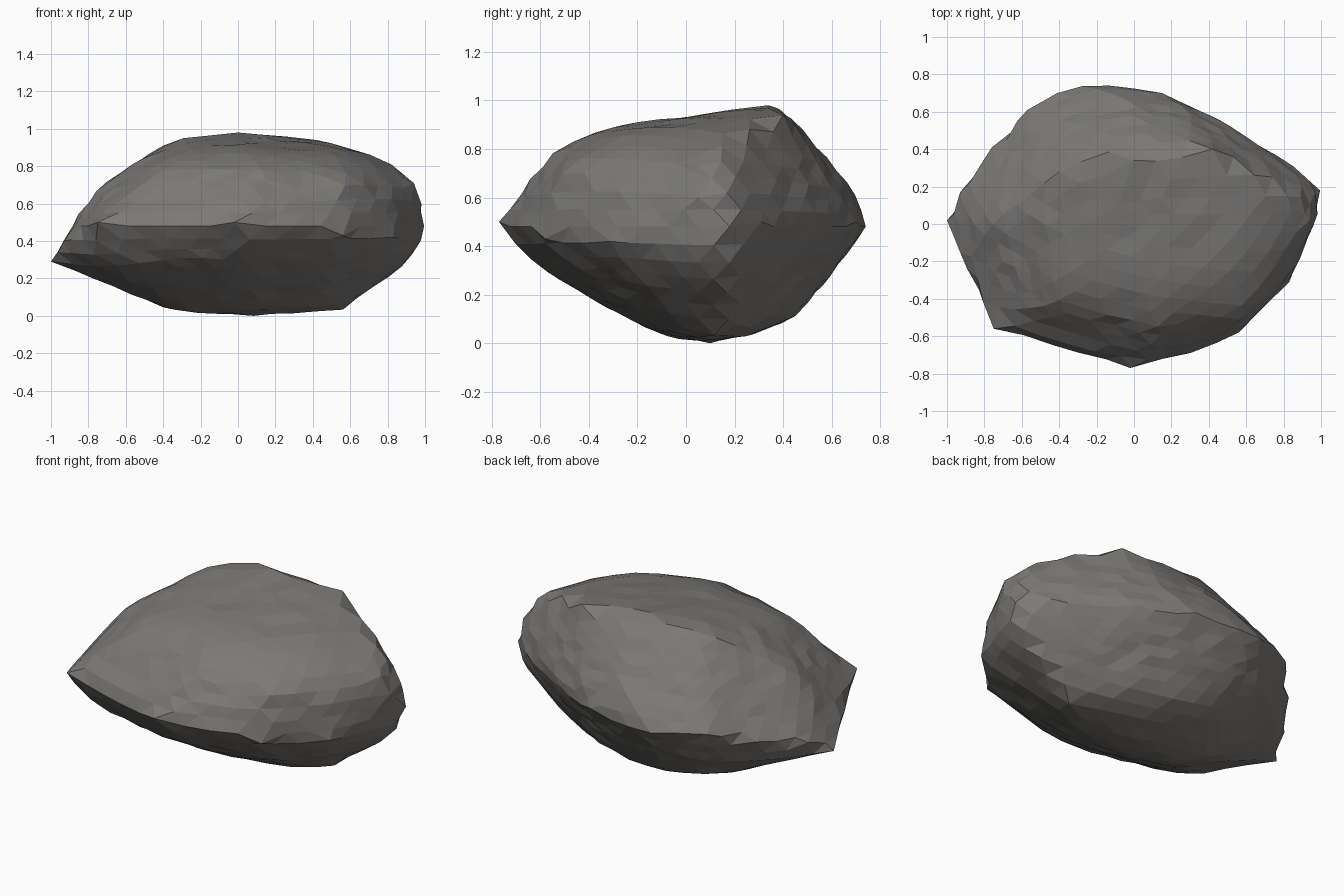
import bpy, bmesh, random
from mathutils import Vector
from mathutils.bvhtree import BVHTree

if "Cube" in bpy.data.objects:
    bpy.data.objects.remove(bpy.data.objects["Cube"])

random.seed(4)

# Widest rim of the rock, also used as the plan outline of every layer
RIM = [(-1, .02, .29), (-.93, .17, .38), (-.76, .41, .43), (-.57, .61, .5), (-.41, .7, .5),
       (-.2, .77, .5), (.15, .7, .5), (.45, .56, .5), (.85, .31, .5), (1, .19, .4),
       (.98, .05, .6), (.83, -.31, .42), (.56, -.58, .43), (.35, -.67, .45), (-.02, -.77, .5),
       (-.38, -.68, .5), (-.75, -.56, .5), (-.93, -.15, .4)]

# Corners of the crown
CROWN = [(-.4, .28, .91), (-.22, .35, .98), (0, .34, .98), (.42, .4, .94), (.7, .25, .87),
         (.84, .08, .79), (.94, .02, .71), (.62, -.48, .72), (.05, -.2, .91)]

# Horizontal layers: z, left, right, front, back
LAYERS = [(.01, -.22, .1, .02, .17), (.035, -.40, .59, -.10, .30), (.11, -.57, .65, -.26, .46),
          (.20, -.78, .80, -.43, .53), (.29, -.98, .91, -.58, .61), (.40, -.92, .99, -.70, .69),
          (.50, -.86, .98, -.76, .76), (.60, -.82, .98, -.70, .71), (.71, -.72, .93, -.61, .62),
          (.80, -.58, .83, -.53, .55), (.87, -.47, .70, -.38, .49), (.94, -.34, .42, .05, .42)]

CORNERS = [Vector(c) for c in RIM + CROWN]

# Rough block: hull wrapped round the corners and layers
block = bmesh.new()
for c in CORNERS:
    block.verts.new(c)
for z, left, right, front, back in LAYERS:
    for x, y, _ in RIM:
        block.verts.new((left + (x + 1) / 2 * (right - left),
                         front + (y + .77) / 1.54 * (back - front), z))
block.verts.new((0, .1, 0))
bmesh.ops.convex_hull(block, input=block.verts)
bmesh.ops.delete(block, geom=[v for v in block.verts if not v.link_faces], context='VERTS')
tree = BVHTree.FromBMesh(block)

# Faceted skin: sphere cast onto the block, with small chips
bm = bmesh.new()
bmesh.ops.create_icosphere(bm, subdivisions=4, radius=1)
core = Vector((0, .05, .48))
for v in bm.verts:
    direction = Vector((v.co.x, v.co.y * .8, v.co.z * .55)).normalized()
    hit = tree.ray_cast(core + direction * 3, -direction)[0]
    v.co = hit + direction * random.uniform(-.008, .006)

# Keep the rim corners crisp
free = set(bm.verts)
for c in CORNERS:
    nearest = min(free, key=lambda v: (v.co - c).length)
    if (nearest.co - c).length < .06:
        nearest.co = c
        free.remove(nearest)
low = min(bm.verts, key=lambda v: v.co.z)
low.co.z = 0

bmesh.ops.recalc_face_normals(bm, faces=bm.faces)
mesh = bpy.data.meshes.new("boulder")
bm.to_mesh(mesh)
bm.free()
block.free()
boulder = bpy.data.objects.new("boulder", mesh)
bpy.context.collection.objects.link(boulder)

# Dark stone colour
stone = bpy.data.materials.new("stone")
stone.diffuse_color = (.2, .19, .18, 1)
stone.use_nodes = True
stone.node_tree.nodes["Principled BSDF"].inputs["Base Color"].default_value = stone.diffuse_color
mesh.materials.append(stone)
